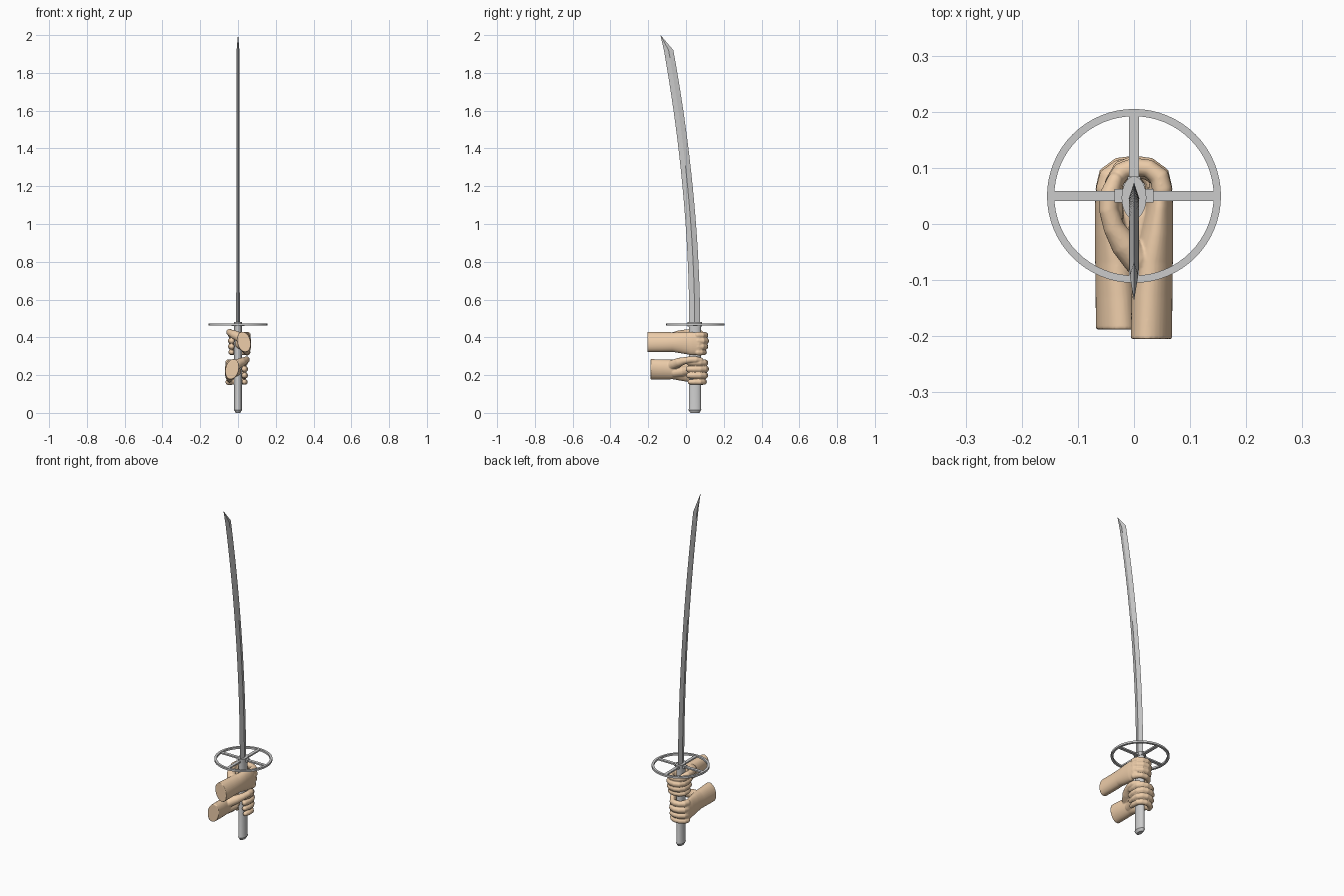
import bpy, bmesh, math
from mathutils import Vector, Matrix

if "Cube" in bpy.data.objects:
    bpy.data.objects.remove(bpy.data.objects["Cube"])

HY = 0.05  # y of the grip axis and guard centre


def loft(bm, sections, n):
    """Skin elliptical sections (centre, axis u, axis v) and cap the ends."""
    rings = []
    for c, u, v in sections:
        c, u, v = Vector(c), Vector(u), Vector(v)
        rings.append([bm.verts.new(c + u * math.cos(a) + v * math.sin(a))
                      for a in (2 * math.pi * i / n for i in range(n))])
    for a, b in zip(rings, rings[1:]):
        for i in range(n):
            j = (i + 1) % n
            bm.faces.new((a[i], a[j], b[j], b[i]))
    bm.faces.new(rings[0])
    bm.faces.new(rings[-1])


def tube(bm, pts, radii, n=16):
    """Round-ended tube used for fingers and thumbs."""
    pts = [Vector(p) for p in pts]
    secs = []
    for i, p in enumerate(pts):
        d = (pts[min(i + 1, len(pts) - 1)] - pts[max(i - 1, 0)]).normalized()
        u = d.cross(Vector((0, 0, 1))).normalized()
        secs.append((p, u * radii[i], u.cross(d) * radii[i]))
    loft(bm, secs, n)
    for p, r in ((pts[0], radii[0]), (pts[-1], radii[-1])):
        bmesh.ops.create_uvsphere(bm, u_segments=16, v_segments=10, radius=r,
                                  matrix=Matrix.Translation(p))


def finish(bm, name, smooth=None):
    bmesh.ops.recalc_face_normals(bm, faces=bm.faces)
    me = bpy.data.meshes.new(name)
    bm.to_mesh(me)
    bm.free()
    ob = bpy.data.objects.new(name, me)
    bpy.context.collection.objects.link(ob)
    if smooth:
        bpy.ops.object.select_all(action='DESELECT')
        ob.select_set(True)
        bpy.context.view_layer.objects.active = ob
        bpy.ops.object.shade_smooth_by_angle(angle=math.radians(smooth))
    return ob


def upright(name, profile, n=32, cy=HY - 0.003):
    """Oval column from (z, rx, ry) rows."""
    bm = bmesh.new()
    loft(bm, [((0, cy, z), (rx, 0, 0), (0, ry, 0)) for z, rx, ry in profile], n)
    return finish(bm, name, 30)


# Grip with tapered pommel end, and collar at the blade root
upright("grip", [(0, .012, .024), (.016, .021, .034), (.022, .020, .032), (.465, .020, .032)])
upright("collar", [(.458, .022, .038), (.480, .022, .038)])

# Blade: diamond section, curving back, with a slanted point
bm = bmesh.new()
secs = []
for i in range(19):
    t = i / 18
    secs.append(((0, .046 - .138 * t ** 1.9, .465 + 1.455 * t),
                 (.0095 - .002 * t, 0, 0), (0, .029 - .004 * t, 0)))
secs.append(((0, -.135, 2.0), (.0004, 0, 0), (0, .0004, 0)))
loft(bm, secs, 4)
finish(bm, "blade", 25)

# Guard: flat ring with four spokes
bm = bmesh.new()
N = 64
prof = [(.142, .462), (.155, .462), (.155, .473), (.142, .473)]
rings = [[bm.verts.new((r * math.cos(a), HY + r * math.sin(a), z)) for r, z in prof]
         for a in (2 * math.pi * i / N for i in range(N))]
for i in range(N):
    a, b = rings[i], rings[(i + 1) % N]
    for k in range(4):
        bm.faces.new((a[k], a[(k + 1) % 4], b[(k + 1) % 4], b[k]))
finish(bm, "guard_ring", 30)
for k in range(4):
    bm = bmesh.new()
    rot = Matrix.Translation((0, HY, .4675)) @ Matrix.Rotation(k * math.pi / 2, 4, 'Z')
    for cx, size in ((.082, (.125, .018, .008)), (.026, (.018, .024, .014))):
        bmesh.ops.create_cube(bm, size=1, matrix=rot @ Matrix.Translation((cx, 0, 0))
                              @ Matrix.Diagonal((*size, 1)))
    finish(bm, "guard_spoke_%d" % (k + 1))

# Hands
skin = bpy.data.materials.new("skin")
skin.diffuse_color = (.85, .61, .40, 1)
skin.use_nodes = True
skin.node_tree.nodes["Principled BSDF"].inputs["Base Color"].default_value = skin.diffuse_color


def hand(name, side, dz, wrist_y, pitch):
    bm = bmesh.new()
    # forearm, wrist and back of the hand
    arm = [(wrist_y, .031, .376, .036, .054, .008), (-.13, .032, .375, .036, .053, .006),
           (-.07, .034, .375, .035, .052, .004), (-.02, .039, .371, .031, .057, 0),
           (.03, .045, .367, .025, .061, 0), (.07, .047, .366, .020, .058, 0),
           (.085, .045, .366, .014, .050, 0)]
    loft(bm, [((x, y, z), (rx, 0, 0), (-tilt, 0, rz)) for y, x, z, rx, rz, tilt in arm], 32)
    # four fingers wrapped around the grip
    for k in range(4):
        z = .411 - pitch * k
        r = (.0165, .0172, .0165, .0150)[k]
        s = (0, .003, 0, -.006)[k]
        path = [(.050, .062, z), (.045, .084 + s, z), (.026, .099 + s, z), (0, .102 + s, z),
                (-.022, .094 + s, z), (-.035, .074, z), (-.037, .045, z), (-.033, .016 - s, z)]
        tube(bm, path, [r * 1.1, r * 1.1, r, r, r, r, r * .97, r * .88])
    # thumb and its fleshy base
    tube(bm, [(.022, -.085, .392), (.004, -.062, .403), (-.018, -.036, .413), (-.036, -.006, .422),
              (-.045, .025, .427), (-.044, .052, .427), (-.034, .078, .424)],
         [.024, .026, .024, .019, .0175, .0175, .014])
    tube(bm, [(.025, -.06, .36), (.012, -.02, .365), (.018, .01, .37)], [.028, .028, .022])
    for v in bm.verts:
        v.co.x *= side
        v.co.z += dz
    ob = finish(bm, name)
    # fuse the pieces into one soft skin
    m = ob.modifiers.new("fuse", 'REMESH')
    m.mode = 'VOXEL'
    m.voxel_size = .003
    m.use_smooth_shade = True
    m = ob.modifiers.new("soften", 'SMOOTH')
    m.factor = .5
    m.iterations = 3
    ob.data.materials.append(skin)


hand("upper_hand", 1, 0, -.205, .030)
hand("lower_hand", -1, -.145, -.188, .034)
